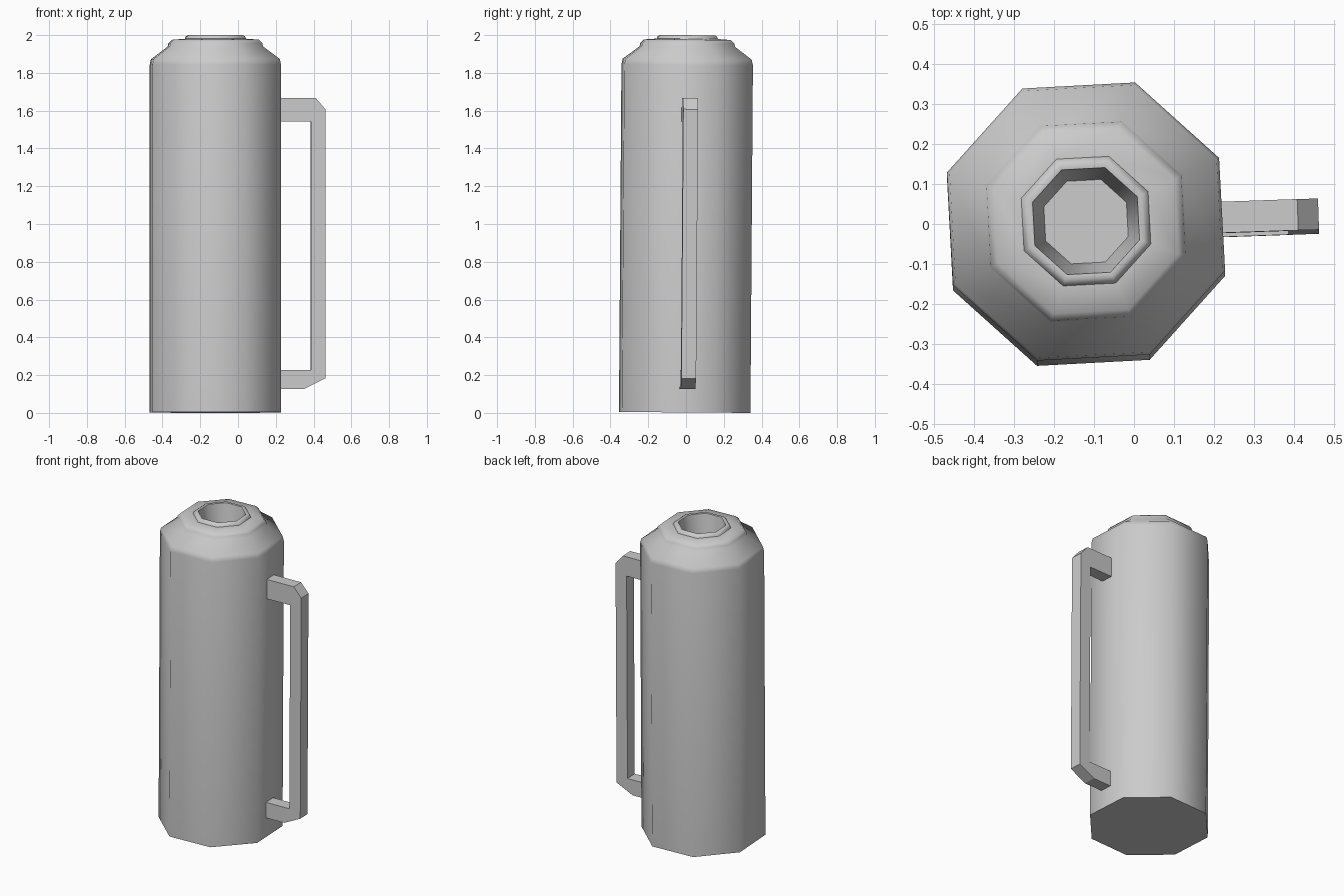
import bpy, bmesh
from math import radians, cos, sin, pi
from mathutils import Matrix, Vector

cube = bpy.data.objects.get("Cube")
if cube:
    bpy.data.objects.remove(cube, do_unlink=True)

# One plain grey for the whole flask
grey = bpy.data.materials.new("plain_grey")
grey.use_nodes = True
colour = (0.6, 0.6, 0.6, 1)
grey.diffuse_color = colour
grey.node_tree.nodes["Principled BSDF"].inputs["Base Color"].default_value = colour

# The flask leans back a touch
LEAN = Matrix.Translation((-0.12, -0.007, 0.0025)) @ Matrix.Rotation(radians(-0.41), 4, 'X')
SIDES = 8


def finish(name, bm, turn, smooth_angle=None):
    """Turn a bmesh into a named, placed and shaded object."""
    bmesh.ops.recalc_face_normals(bm, faces=bm.faces)
    bm.transform(LEAN @ Matrix.Rotation(radians(turn), 4, 'Z'))
    mesh = bpy.data.meshes.new(name)
    bm.to_mesh(mesh)
    bm.free()
    mesh.materials.append(grey)
    obj = bpy.data.objects.new(name, mesh)
    bpy.context.collection.objects.link(obj)
    if smooth_angle:
        bpy.ops.object.select_all(action='DESELECT')
        obj.select_set(True)
        bpy.context.view_layer.objects.active = obj
        bpy.ops.object.shade_smooth_by_angle(angle=radians(smooth_angle))
    return obj


def lathe(name, profile, turn, smooth_angle):
    """Revolve (radius, height) points into a closed eight-sided solid."""
    bm = bmesh.new()
    angles = [2 * pi * (i + 0.5) / SIDES for i in range(SIDES)]
    rings = [[bm.verts.new((r * cos(a), r * sin(a), z)) for a in angles]
             for r, z in profile]
    for low, high in zip(rings, rings[1:]):
        for i in range(SIDES):
            j = (i + 1) % SIDES
            bm.faces.new((low[i], low[j], high[j], high[i]))
    bm.faces.new(rings[0])
    bm.faces.new(rings[-1])
    return finish(name, bm, turn, smooth_angle)


# Body with shoulder, collar, rounded lip and hollow mouth
lathe("flask_body", [
    (0.369, 0), (0.369, 1.84), (0.362, 1.87),      # wall
    (0.268, 1.937), (0.264, 1.955), (0.245, 1.973),  # shoulder and collar
    (0.172, 1.978), (0.166, 1.991), (0.155, 1.997),  # lip
    (0.142, 1.995), (0.112, 1.80),                 # mouth
], turn=3.07, smooth_angle=50)

# Square-section handle with chamfered outer corners
outline = [
    (0.33, 1.665), (0.53, 1.665), (0.582, 1.605), (0.582, 0.18),
    (0.47, 0.125), (0.33, 0.125), (0.33, 0.225), (0.505, 0.225),
    (0.505, 1.54), (0.33, 1.54),
]
bm = bmesh.new()
side = bm.faces.new([bm.verts.new((x, -0.039, z)) for x, z in outline])
grown = bmesh.ops.extrude_face_region(bm, geom=[side])["geom"]
bmesh.ops.translate(bm, vec=Vector((0, 0.078, 0)),
                    verts=[v for v in grown if isinstance(v, bmesh.types.BMVert)])
finish("handle", bm, turn=2.0)
